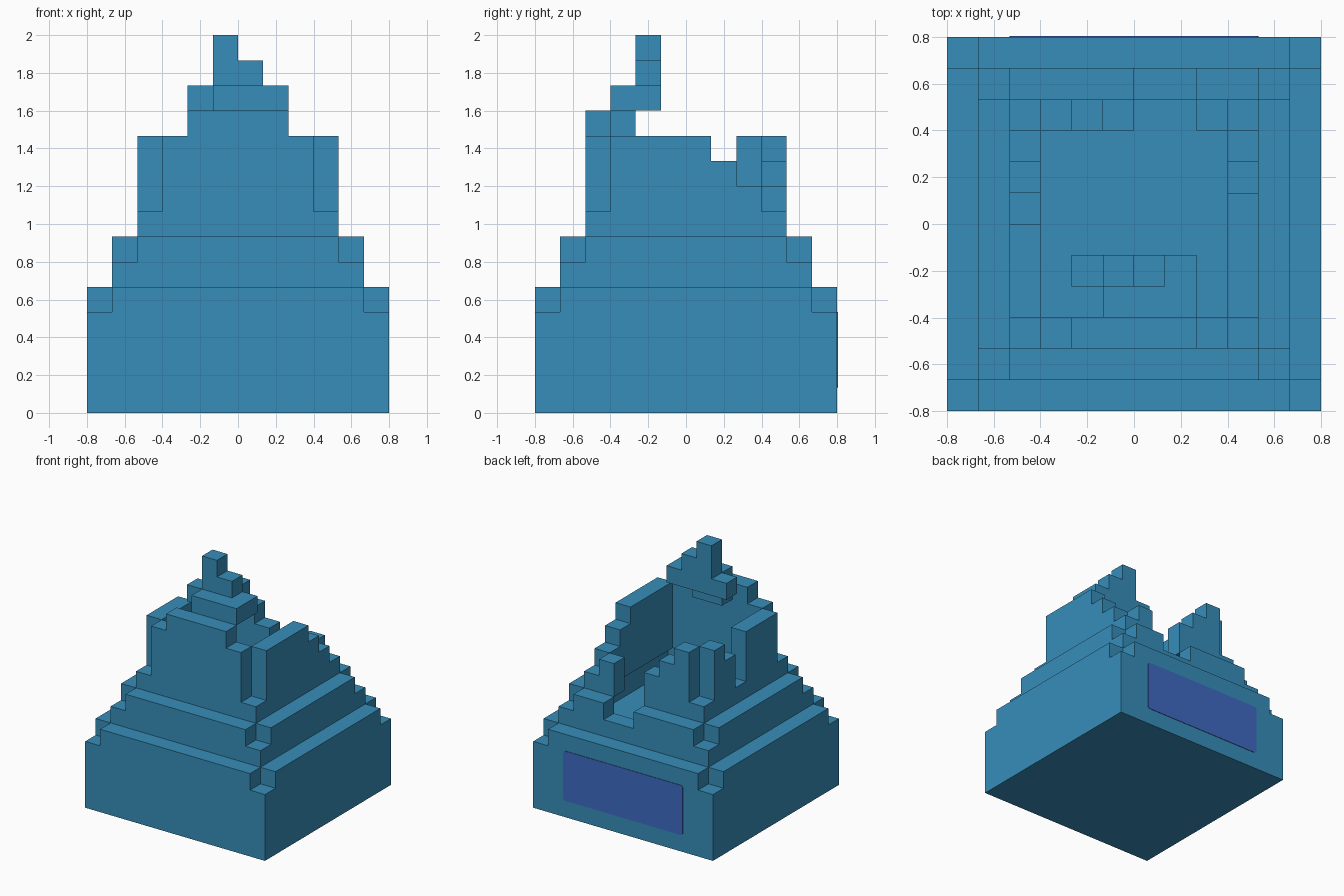
import bpy, bmesh, math
from mathutils import Vector

if "Cube" in bpy.data.objects:
    bpy.data.objects.remove(bpy.data.objects["Cube"], do_unlink=True)

U = 2 / 15  # size of one block; the plan is 12 x 12 blocks


def material(name, rgb):
    mat = bpy.data.materials.new(name)
    mat.use_nodes = True
    mat.diffuse_color = (*rgb, 1)
    mat.node_tree.nodes["Principled BSDF"].inputs["Base Color"].default_value = (*rgb, 1)
    return mat


blue = material("stone blue", (0.038, 0.27, 0.49))
indigo = material("panel indigo", (0.05, 0.145, 0.55))


def box(x0, x1, y0, y1, z0, z1):
    """Set of blocks; x and y count from the centre, z from the ground."""
    return {(x, y, z) for x in range(x0, x1) for y in range(y0, y1) for z in range(z0, z1)}


def tier(r, z0, z1, corner, hollow):
    """Square tier with lowered corners, either solid or one block thick."""
    cells = box(-r, r, -r, r, z0, z1)
    if hollow:
        cells -= box(1 - r, r - 1, 1 - r, r - 1, z0, z1)
    for x in (-r, r - 1):
        for y in (-r, r - 1):
            cells -= box(x, x + 1, y, y + 1, corner, z1)
    return cells


parts = {}

# Solid base and the ring above it, with a doorway cut in the back
parts["base_tier"] = tier(6, 0, 5, 4, False)
parts["middle_tier"] = tier(5, 5, 7, 6, True) - box(0, 2, 4, 5, 6, 7)

# Upper walls, with broken tops at the back and sides
walls = tier(4, 7, 11, 8, True)
walls -= box(0, 2, 3, 4, 7, 11)        # doorway
for x, top in ((-2, 10), (-1, 9), (2, 9)):   # back wall
    walls -= box(x, x + 1, 3, 4, top, 11)
for y, top in ((0, 8), (1, 10)):       # wall on the right
    walls -= box(-4, -3, y, y + 1, top, 11)
for y, top in ((1, 10), (2, 9)):       # wall on the left
    walls -= box(3, 4, y, y + 1, top, 11)
parts["upper_walls"] = walls

# Stepped roof remnant leaning inward over the front wall
parts["roof_remnant"] = (box(-2, 2, -4, -3, 11, 12) | box(-1, 1, -3, -2, 11, 12)
                         | box(-1, 2, -3, -2, 12, 13) | box(-2, 2, -2, -1, 12, 13))
parts["spire"] = box(-1, 1, -2, -1, 13, 14) | box(-1, 0, -2, -1, 14, 15)

solid = set().union(*parts.values())


def build(name, cells):
    """Make the outer skin of a part, leaving out faces between blocks."""
    bm = bmesh.new()
    for c in cells:
        for axis in range(3):
            for side in (0, 1):
                n = list(c)
                n[axis] += 2 * side - 1
                if tuple(n) in solid:
                    continue
                a, b = (axis + 1) % 3, (axis + 2) % 3
                quad = []
                for i, j in ((0, 0), (1, 0), (1, 1), (0, 1)):
                    p = Vector(c)
                    p[axis] += side
                    p[a] += i
                    p[b] += j
                    quad.append(bm.verts.new(p * U))
                bm.faces.new(quad if side else quad[::-1])
    bmesh.ops.remove_doubles(bm, verts=bm.verts, dist=1e-4)
    bmesh.ops.dissolve_limit(bm, angle_limit=math.radians(1), verts=bm.verts, edges=bm.edges)
    mesh = bpy.data.meshes.new(name)
    bm.to_mesh(mesh)
    bm.free()
    mesh.materials.append(blue)
    bpy.context.collection.objects.link(bpy.data.objects.new(name, mesh))


for part_name, part_cells in parts.items():
    build(part_name, part_cells)

# Thin painted panel with slightly rounded corners on the back of the base
bm = bmesh.new()
bmesh.ops.create_cube(bm, size=1)
bmesh.ops.scale(bm, vec=(8 * U, 0.004, 3 * U), verts=bm.verts)
bmesh.ops.translate(bm, vec=(0, 6 * U + 0.002, 2.5 * U), verts=bm.verts)
upright = [e for e in bm.edges if abs((e.verts[0].co - e.verts[1].co).y) > 0.001]
bmesh.ops.bevel(bm, geom=upright, offset=0.02, segments=3, profile=0.5, affect='EDGES')
panel_mesh = bpy.data.meshes.new("back_panel")
bm.to_mesh(panel_mesh)
bm.free()
panel_mesh.materials.append(indigo)
bpy.context.collection.objects.link(bpy.data.objects.new("back_panel", panel_mesh))
